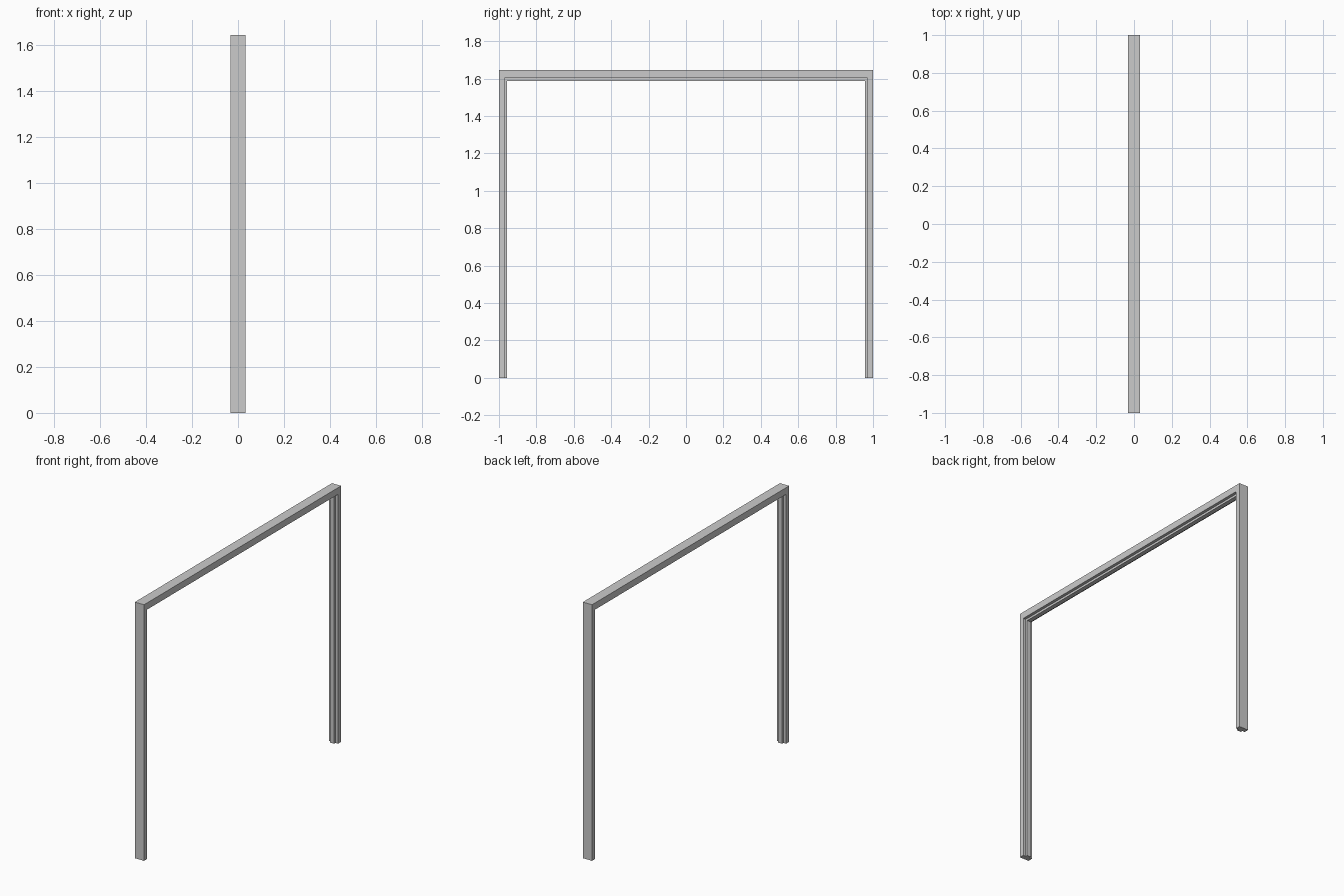
import bpy, bmesh

if "Cube" in bpy.data.objects:
    bpy.data.objects.remove(bpy.data.objects["Cube"])

HALF_WIDTH, HALF_STOP = 0.0325, 0.014
HEIGHT = 1.645
LEG_INSET = (0.0, 0.030, 0.044)    # outer face, lining face, stop face
HEAD_INSET = (0.0, 0.043, 0.057)

# T-shaped cross-section: (x, inset level)
w, s = HALF_WIDTH, HALF_STOP
profile = [(-w, 0), (w, 0), (w, 1), (s, 1), (s, 2), (-s, 2), (-s, 1), (-w, 1)]

# Four stations along the frame: left foot, left corner, right corner, right foot
stations = [(-1, False), (-1, True), (1, True), (1, False)]

bm = bmesh.new()
rings = []
for side, at_top in stations:
    rings.append([bm.verts.new((x, side * (1 - LEG_INSET[k]),
                                HEIGHT - HEAD_INSET[k] if at_top else 0))
                  for x, k in profile])

# Skin the legs and head with mitred corners
n = len(profile)
for a, b in zip(rings, rings[1:]):
    for i in range(n):
        j = (i + 1) % n
        bm.faces.new((a[i], a[j], b[j], b[i]))

# Close the feet
bm.faces.new(rings[0])
bm.faces.new(rings[-1])
bmesh.ops.recalc_face_normals(bm, faces=bm.faces)

mesh = bpy.data.meshes.new("door_frame")
bm.to_mesh(mesh)
bm.free()
bpy.context.collection.objects.link(bpy.data.objects.new("door_frame", mesh))
